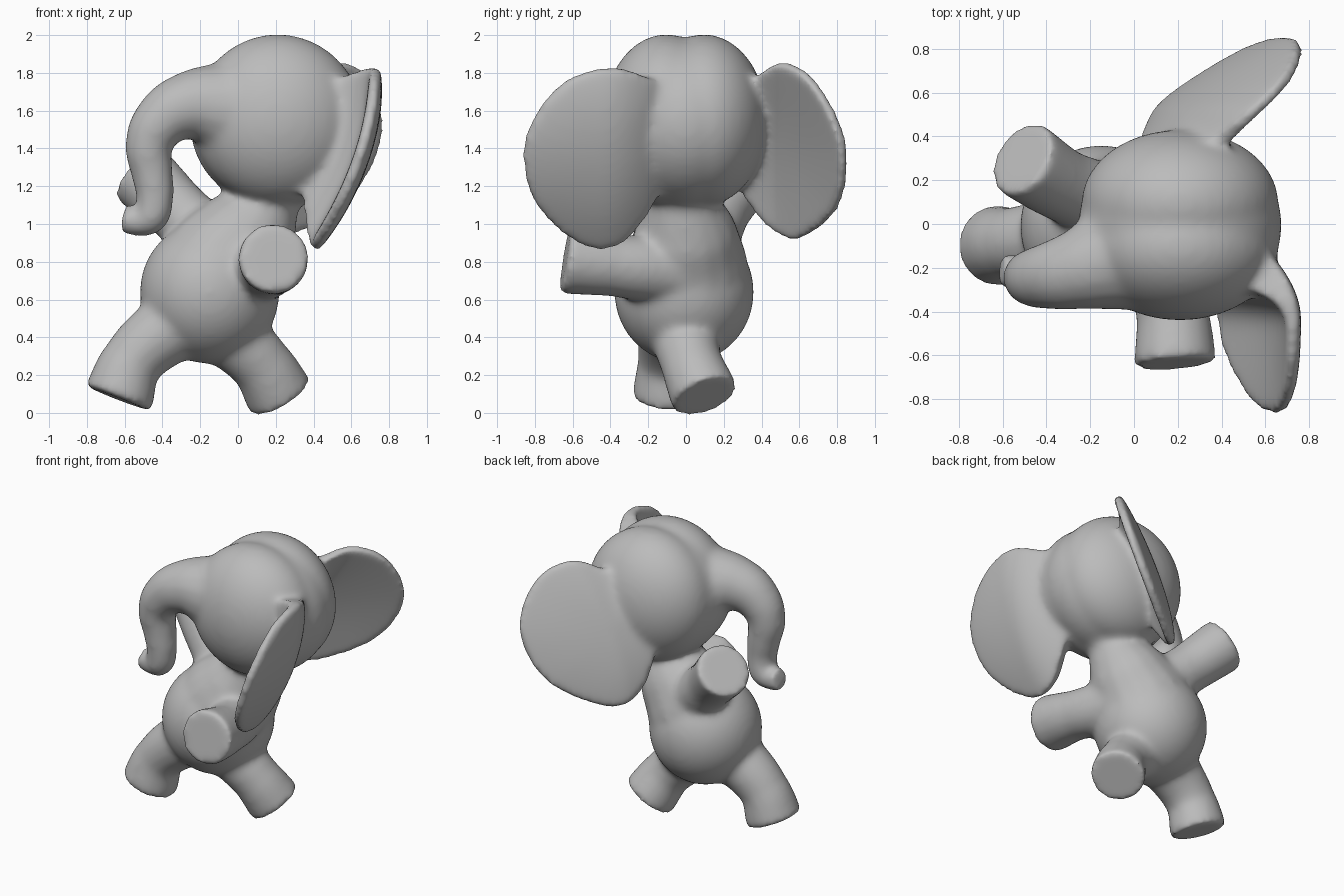
import bpy, bmesh
from mathutils import Matrix, Vector

cube = bpy.data.objects.get("Cube")
if cube:
    bpy.data.objects.remove(cube, do_unlink=True)

GREY = (0.5, 0.5, 0.5, 1.0)
grey = bpy.data.materials.new("soft_grey")
grey.use_nodes = True
grey.diffuse_color = GREY
grey.node_tree.nodes["Principled BSDF"].inputs["Base Color"].default_value = GREY


def add_ball(bm, centre, radii):
    matrix = Matrix.Translation(centre) @ Matrix.Diagonal((*radii, 1))
    bmesh.ops.create_icosphere(bm, subdivisions=4, radius=1, matrix=matrix)


def add_tube(bm, points):
    """Tapered round limb with flat ends; each point is x, y, z, radius."""
    curve = bpy.data.curves.new("limb_path", "CURVE")
    curve.dimensions = "3D"
    curve.bevel_depth = 1
    curve.bevel_resolution = 6
    curve.use_fill_caps = True
    spline = curve.splines.new("BEZIER")
    spline.bezier_points.add(len(points) - 1)
    for bp, (x, y, z, r) in zip(spline.bezier_points, points):
        bp.co = (x, y, z)
        bp.radius = r
        bp.handle_left_type = bp.handle_right_type = "AUTO"
    obj = bpy.data.objects.new("limb_path", curve)
    bpy.context.collection.objects.link(obj)
    depsgraph = bpy.context.evaluated_depsgraph_get()
    mesh = bpy.data.meshes.new_from_object(obj.evaluated_get(depsgraph))
    bm.from_mesh(mesh)
    bpy.data.objects.remove(obj, do_unlink=True)
    bpy.data.curves.remove(curve)
    bpy.data.meshes.remove(mesh)


def smooth_loop(points, steps=4):
    """Closed Catmull-Rom curve through the points."""
    pts = [Vector(p) for p in points]
    n = len(pts)
    out = []
    for i in range(n):
        a, b, c, d = (pts[(i + k) % n] for k in (-1, 0, 1, 2))
        for s in range(steps):
            t = s / steps
            out.append(b + 0.5 * t * (c - a + t * (2 * a - 5 * b + 4 * c - d
                                                   + t * (3 * (b - c) + d - a))))
    return out


def add_ear(bm, outline, depth, bulge, half, rings=8):
    """Thick curved leaf: an outline in y and z, pushed to depth(y, z) along x."""
    loop = smooth_loop(outline)
    mid = sum(loop, Vector((0, 0))) / len(loop)
    step = 0.01
    for side, flare in ((-1, 0.11), (1, 0.03)):
        def vert(p, t):
            y, z = p
            x = depth(y, z)
            normal = Vector((step, x - depth(y + step, z), x - depth(y, z + step)))
            # The leaf is thicker where it grows out of the head
            root = min(1, max(0, 1 - (abs(y) - 0.2) / 0.3))
            thick = half * (1 - 0.3 * t ** 4) + flare * root * root
            place = Vector((x + bulge * (1 - t * t), y, z))
            return bm.verts.new(place + normal.normalized() * side * thick)

        centre = vert(mid, 0)
        previous = None
        for k in range(1, rings + 1):
            ring = [vert(mid.lerp(p, k / rings), k / rings) for p in loop]
            for i in range(len(ring)):
                j = (i + 1) % len(ring)
                if previous:
                    bm.faces.new((previous[i], ring[i], ring[j], previous[j]))
                else:
                    bm.faces.new((centre, ring[i], ring[j]))
            previous = ring
        if side < 0:
            first_rim = previous
    # Close the rim between the two sides
    for i in range(len(loop)):
        j = (i + 1) % len(loop)
        bm.faces.new((first_rim[i], first_rim[j], previous[j], previous[i]))


body = bmesh.new()

# Head: two side lobes leave a shallow groove over the crown
for side in (-1, 1):
    add_ball(body, (0.21, -0.005 + 0.1 * side, 1.55), (0.45, 0.335, 0.455))
add_ball(body, (0.21, -0.005, 1.535), (0.465, 0.4, 0.452))

# Belly, chest and neck
add_ball(body, (-0.15, -0.01, 0.64), (0.37, 0.37, 0.38))
add_tube(body, [(-0.18, 0, 0.62, 0.34), (-0.05, 0, 0.82, 0.325),
                (0.06, 0, 0.97, 0.27), (0.15, -0.01, 1.13, 0.18),
                (0.21, 0, 1.35, 0.25)])

# Trunk
add_tube(body, [(0.08, -0.1, 1.6, 0.32), (-0.1, -0.16, 1.62, 0.245),
                (-0.28, -0.215, 1.62, 0.18), (-0.41, -0.24, 1.54, 0.15),
                (-0.47, -0.245, 1.42, 0.128), (-0.455, -0.24, 1.27, 0.112),
                (-0.44, -0.24, 1.14, 0.1), (-0.465, -0.23, 1.04, 0.098),
                (-0.53, -0.22, 1.015, 0.08), (-0.61, -0.21, 1.03, 0.078)])

# Arms: one held out sideways, one raised ahead
add_tube(body, [(0.06, -0.05, 0.75, 0.19), (0.17, -0.38, 0.78, 0.165),
                (0.19, -0.64, 0.82, 0.192)])
add_tube(body, [(-0.06, 0.08, 0.82, 0.18), (-0.32, 0.175, 1.07, 0.168),
                (-0.515, 0.3, 1.265, 0.185)])

# Legs in mid stride
add_tube(body, [(-0.26, -0.06, 0.52, 0.2), (-0.56, -0.09, 0.27, 0.165),
                (-0.635, -0.1, 0.075, 0.19)])
add_tube(body, [(-0.12, -0.02, 0.48, 0.19), (0.12, 0.03, 0.26, 0.165),
                (0.225, 0.1, 0.085, 0.185)])


# Ears, flapping at different angles
def near_depth(y, z):
    h = z - 0.88
    return 0.405 + 0.66 * h - 0.34 * h * h - 2 * max(0, y + 0.45) ** 2


def far_depth(y, z):
    return -0.99 + 1.25 * y + 0.489 * z + 0.5 * max(0, 0.5 - y)


add_ear(body, [(-0.15, 1.7), (-0.25, 1.79), (-0.42, 1.83), (-0.65, 1.755),
               (-0.81, 1.56), (-0.865, 1.37), (-0.81, 1.13), (-0.63, 0.94),
               (-0.45, 0.87), (-0.31, 0.94), (-0.2, 1.12), (-0.12, 1.35)],
        near_depth, 0.015, 0.042)
add_ear(body, [(0.22, 1.65), (0.36, 1.77), (0.5, 1.855), (0.65, 1.78),
               (0.79, 1.56), (0.845, 1.32), (0.79, 1.07), (0.6, 0.92),
               (0.45, 0.98), (0.33, 1.13), (0.25, 1.35)],
        far_depth, -0.07, 0.04)

# Fuse the parts into one soft skin
bmesh.ops.remove_doubles(body, verts=body.verts, dist=0.0002)
bmesh.ops.recalc_face_normals(body, faces=body.faces)
mesh = bpy.data.meshes.new("elephant_body")
body.to_mesh(mesh)
body.free()
mesh.materials.append(grey)
skin = bpy.data.objects.new("elephant_body", mesh)
bpy.context.collection.objects.link(skin)
remesh = skin.modifiers.new("fuse", "REMESH")
remesh.mode = "VOXEL"
remesh.voxel_size = 0.018
remesh.use_smooth_shade = True
soften = skin.modifiers.new("soften", "SMOOTH")
soften.factor = 0.5
soften.iterations = 22
